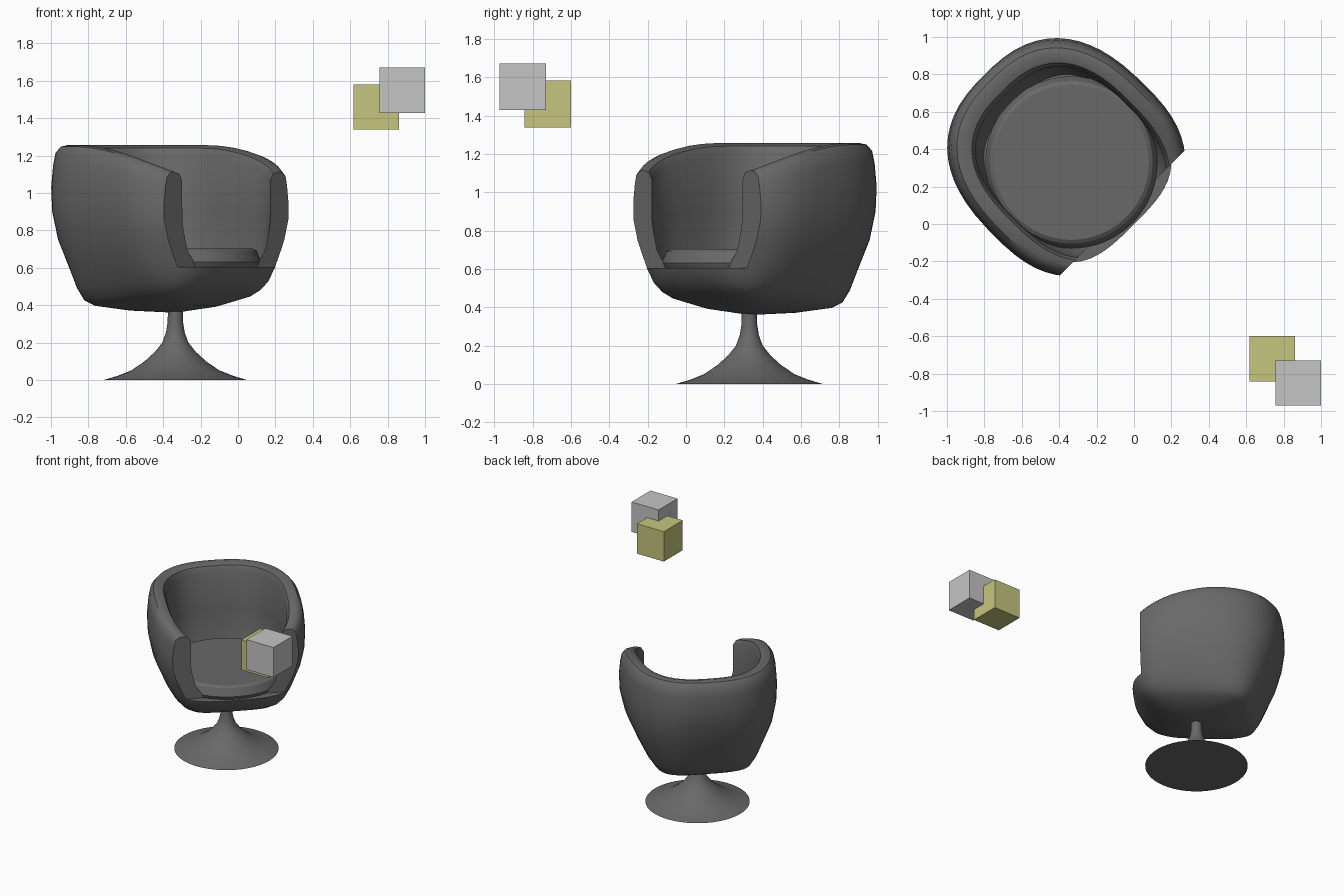
import bpy, bmesh, math

old = bpy.data.objects.get("Cube")
if old:
    bpy.data.objects.remove(old, do_unlink=True)


def material(name, rgb):
    m = bpy.data.materials.new(name)
    m.use_nodes = True
    col = (*rgb, 1)
    m.diffuse_color = col
    m.node_tree.nodes["Principled BSDF"].inputs["Base Color"].default_value = col
    return m


DARK = material("dark grey", (0.14, 0.14, 0.14))
LIGHT = material("light grey", (0.56, 0.56, 0.56))
OLIVE = material("pale olive", (0.56, 0.56, 0.21))

# The chair is turned to face between +x and -y
AXIS = (-0.335, 0.33, 0)
TURN = math.radians(45)


def finish(bm, name, mat, smooth=None):
    bmesh.ops.recalc_face_normals(bm, faces=bm.faces)
    me = bpy.data.meshes.new(name)
    bm.to_mesh(me)
    bm.free()
    me.materials.append(mat)
    ob = bpy.data.objects.new(name, me)
    bpy.context.collection.objects.link(ob)
    if smooth:
        bpy.ops.object.select_all(action="DESELECT")
        ob.select_set(True)
        bpy.context.view_layer.objects.active = ob
        bpy.ops.object.shade_smooth_by_angle(angle=math.radians(smooth))
    return ob


def place(ob):
    ob.location = AXIS
    ob.rotation_euler.z = TURN
    return ob


def loft(rings, start=None, end=None):
    """Skin a list of closed point rings, with optional end points."""
    bm = bmesh.new()
    rows = [[bm.verts.new(p) for p in ring] for ring in rings]
    n = len(rows[0])
    for a, b in zip(rows, rows[1:]):
        for i in range(n):
            j = (i + 1) % n
            bm.faces.new((a[i], a[j], b[j], b[i]))
    for row, tip in ((rows[0], start), (rows[-1], end)):
        if tip:
            v = bm.verts.new(tip)
            for i in range(n):
                bm.faces.new((row[i], row[(i + 1) % n], v))
        else:
            bm.faces.new(row)
    return bm


def lathe(profile, n=48):
    return loft([[(r * math.cos(k * math.tau / n), r * math.sin(k * math.tau / n), z)
                  for k in range(n)] for r, z in profile])


def shell_ring(z, width, back, front, power, tilt=0, n=56):
    """Rounded-square ring; its upper part sinks towards the arm fronts."""
    pts = []
    for k in range(n):
        t = (k + 0.5) * math.tau / n
        c, s = math.cos(t), math.sin(t)
        x = width * math.copysign(abs(c) ** (2 / power), c)
        y = (back if s > 0 else front) * math.copysign(abs(s) ** (2 / power), s)
        h = z - tilt * y
        if z > 0.75:
            drop = 0.14 * (max(0, 0.25 - y) / 0.635) ** 2
            h = z - drop * (z - 0.75) / 0.5
        pts.append((x, y, h))
    return pts


# Shell: underside, outer wall, rounded rim, inner wall, floor
OUTER = [
    (0.385, 0.2, 0.24, 0.2, 3, 0.06),
    (0.425, 0.33, 0.38, 0.33, 4.5, 0.08),
    (0.455, 0.37, 0.43, 0.38, 4.5, 0.08),
    (0.51, 0.415, 0.475, 0.43, 3.8, 0.05),
    (0.60, 0.465, 0.53, 0.47, 3.2, 0),
    (0.75, 0.53, 0.595, 0.52, 2.9, 0),
    (0.90, 0.562, 0.64, 0.55, 2.7, 0),
    (1.03, 0.57, 0.66, 0.56, 2.55, 0),
    (1.15, 0.562, 0.655, 0.56, 2.5, 0),
    (1.215, 0.55, 0.643, 0.56, 2.5, 0),
]
INNER = [
    (1.248, 0.525, 0.615, 0.55, 2.5, 0),
    (1.256, 0.495, 0.58, 0.54, 2.5, 0),
    (1.24, 0.45, 0.53, 0.52, 2.6, 0),
    (1.19, 0.43, 0.505, 0.50, 2.7, 0),
    (0.90, 0.43, 0.495, 0.49, 2.8, 0),
    (0.70, 0.43, 0.47, 0.45, 2.8, 0),
    (0.58, 0.41, 0.44, 0.40, 2.8, 0),
]
shell = finish(loft([shell_ring(*r) for r in OUTER + INNER],
                    start=(0, 0, 0.36), end=(0, 0, 0.58)), "seat_shell", DARK)

# Cutter that opens the front between the arms, above the lip
bm = bmesh.new()
bmesh.ops.create_cube(bm, size=1)
for v in bm.verts:
    v.co.x *= 2
    v.co.y = -0.385 if v.co.y > 0 else -1
    v.co.z = 1.6 if v.co.z > 0 else 0.605
cutter = finish(bm, "front_opening_cutter", DARK)
mod = shell.modifiers.new("front_opening", "BOOLEAN")
mod.operation = "DIFFERENCE"
mod.solver = "EXACT"
mod.object = cutter
bpy.context.view_layer.update()
cut = bpy.data.meshes.new_from_object(
    shell.evaluated_get(bpy.context.evaluated_depsgraph_get()))
shell.modifiers.clear()
shell.data = cut
bpy.data.objects.remove(cutter, do_unlink=True)
bpy.ops.object.select_all(action="DESELECT")
shell.select_set(True)
bpy.context.view_layer.objects.active = shell
bpy.ops.object.shade_smooth_by_angle(angle=math.radians(35))
place(shell)

# Round seat cushion
place(finish(lathe([(0.43, 0.585), (0.45, 0.605), (0.46, 0.63), (0.435, 0.69), (0.415, 0.703)]),
             "seat_cushion", DARK, 30))

# Flared pedestal
place(finish(lathe([(0.385, 0), (0.31, 0.022), (0.235, 0.052), (0.165, 0.1), (0.11, 0.15),
                    (0.07, 0.2), (0.05, 0.255), (0.041, 0.31), (0.04, 0.38)]),
             "pedestal", DARK, 40))

# Two overlapping floating cubes
for name, mat, centre in (("grey_cube", LIGHT, (0.878, -0.85, 1.55)),
                          ("olive_cube", OLIVE, (0.74, -0.72, 1.46))):
    bm = bmesh.new()
    bmesh.ops.create_cube(bm, size=0.243)
    finish(bm, name, mat).location = centre
